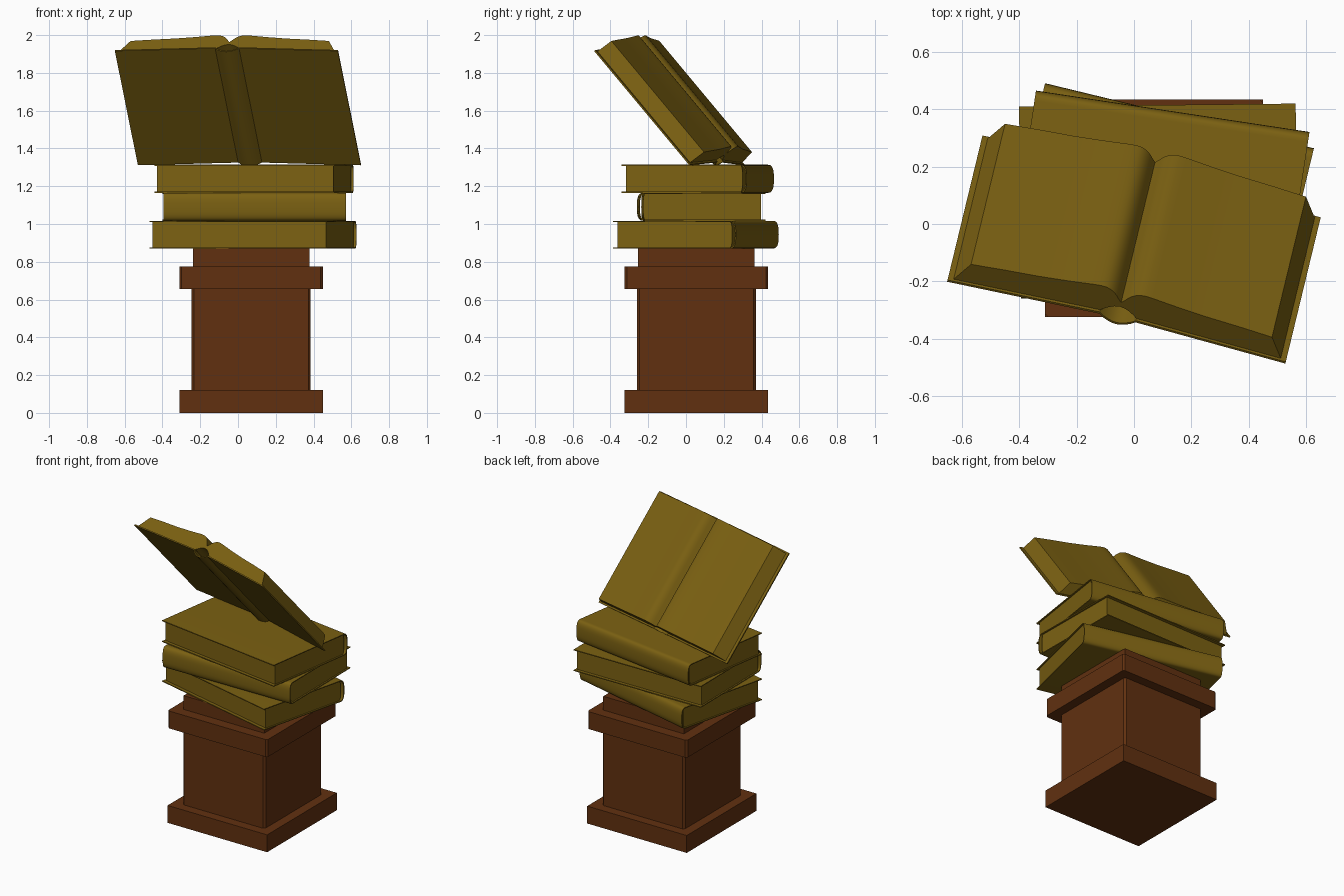
import bpy, bmesh
from math import sin, cos, pi, radians
from mathutils import Matrix, Vector

if "Cube" in bpy.data.objects:
    bpy.data.objects.remove(bpy.data.objects["Cube"])


def material(name, rgb):
    m = bpy.data.materials.new(name)
    m.diffuse_color = (*rgb, 1)
    m.use_nodes = True
    m.node_tree.nodes["Principled BSDF"].inputs["Base Color"].default_value = m.diffuse_color
    return m


BROWN = material("brown", (0.12, 0.03, 0.005))
GOLD = material("ochre", (0.2, 0.12, 0.006))


def frame(a, b, c, origin):
    """Matrix with axes a, b, c and the given origin."""
    m = Matrix((a, b, c)).transposed().to_4x4()
    m.translation = origin
    return m


def prism(name, profile, start, end, matrix, mat, smooth=False):
    """Extrude a closed 2D profile along local z."""
    bm = bmesh.new()
    face = bm.faces.new([bm.verts.new((a, b, start)) for a, b in profile])
    ext = bmesh.ops.extrude_face_region(bm, geom=[face])["geom"]
    bmesh.ops.translate(bm, vec=(0, 0, end - start),
                        verts=[v for v in ext if isinstance(v, bmesh.types.BMVert)])
    bmesh.ops.recalc_face_normals(bm, faces=bm.faces)
    me = bpy.data.meshes.new(name)
    bm.to_mesh(me)
    bm.free()
    ob = bpy.data.objects.new(name, me)
    bpy.context.collection.objects.link(ob)
    ob.matrix_world = matrix
    me.materials.append(mat)
    if smooth:
        bpy.ops.object.select_all(action='DESELECT')
        ob.select_set(True)
        bpy.context.view_layer.objects.active = ob
        bpy.ops.object.shade_smooth_by_angle(angle=radians(30))
    return ob


# Pedestal: stacked square tiers, some with chamfered upright edges
def tier(name, half, z0, z1, c=0.0):
    pts = []
    for sx, sy in ((1, 1), (-1, 1), (-1, -1), (1, -1)):
        a, b = (sx * half, sy * (half - c)), (sx * (half - c), sy * half)
        pts += [a] if c == 0 else ([a, b] if sx * sy > 0 else [b, a])
    prism(name, pts, z0, z1, Matrix.Translation((0.07, 0.055, 0)), BROWN)


tier("pedestal_base", 0.38, 0, 0.12)
tier("pedestal_shaft", 0.315, 0.12, 0.655, 0.013)
tier("pedestal_cap", 0.38, 0.655, 0.775, 0.012)
tier("pedestal_top_block", 0.308, 0.775, 0.87)

# Closed books: wrap-around cover with rounded spine, inset page block
L, D, T = 0.965, 0.67, 0.006


def closed_book(name, x, y, z0, z1, angle):
    h = (z1 - z0) / 2
    turn = Matrix.Rotation(radians(angle), 3, 'Z')
    m = frame(turn @ Vector((0, 1, 0)), Vector((0, 0, 1)), turn @ Vector((1, 0, 0)),
              Vector((x, y, z0 + h)))

    def spine(bulge, half):
        pts = []
        for i in range(17):
            t = pi / 2 - pi * i / 16
            s = sin(t)
            pts.append((D / 2 - 0.035 + bulge * max(cos(t), 0) ** 0.7,
                        half * (1 if s > 0 else -1) * abs(s) ** 0.7))
        return pts

    outer = [(-D / 2, h)] + spine(0.035, h) + [(-D / 2, -h)]
    inner = [(-D / 2, h - T)] + spine(0.035 - T, h - T) + [(-D / 2, -h + T)]
    prism(name + "_cover", outer + inner[::-1], -L / 2, L / 2, m, GOLD, True)
    pages = [(-D / 2 + 0.022, h - T)] + spine(0.012, h - T) + [(-D / 2 + 0.022, -h + T)]
    prism(name + "_pages", pages, -L / 2 + 0.01, L / 2 - 0.01, m, GOLD, True)


closed_book("bottom_book", 0.08, 0.052, 0.87, 1.017, -13.6)
closed_book("middle_book", 0.085, 0.08, 1.017, 1.165, 180.6)
closed_book("upper_book", 0.085, 0.062, 1.165, 1.314, -8.6)

# Open book leaning up from the stack
yaw, tilt, height = radians(-13.6), radians(49.4), 0.797
u = Vector((cos(yaw), sin(yaw), 0))
back = Vector((-sin(yaw), cos(yaw), 0))
v = -cos(tilt) * back + Vector((0, 0, sin(tilt)))
n = sin(tilt) * back + Vector((0, 0, cos(tilt)))
m = frame(u, n, v, Vector((0.06, 0.16, 1.311)))


def mirrored(half):
    """Complete a centre-to-edge curve across the spine."""
    return [(-a, b) for a, b in half[:0:-1]] + half


under = [(0, -0.007), (0.015, -0.005), (0.03, 0), (0.048, 0.009), (0.065, 0.022), (0.607, 0)]
lower = mirrored(under)
upper = [(a, b + 0.008) for a, b in lower]
prism("open_book_cover", lower + upper[::-1], 0, height, m, GOLD, True)

page_top = [(0, 0.085), (0.01, 0.097), (0.02, 0.111), (0.032, 0.124), (0.047, 0.134),
            (0.063, 0.139), (0.08, 0.14), (0.1, 0.1385), (0.14, 0.133), (0.2, 0.125),
            (0.3, 0.114), (0.42, 0.105), (0.54, 0.094)]
page_bottom = [(0, 0.066), (0.02, 0.062), (0.037, 0.053), (0.052, 0.042), (0.065, 0.031),
               (0.587, 0.009)]
prism("open_book_pages", mirrored(page_top) + mirrored(page_bottom)[::-1],
      0.011, height - 0.011, m, GOLD, True)
